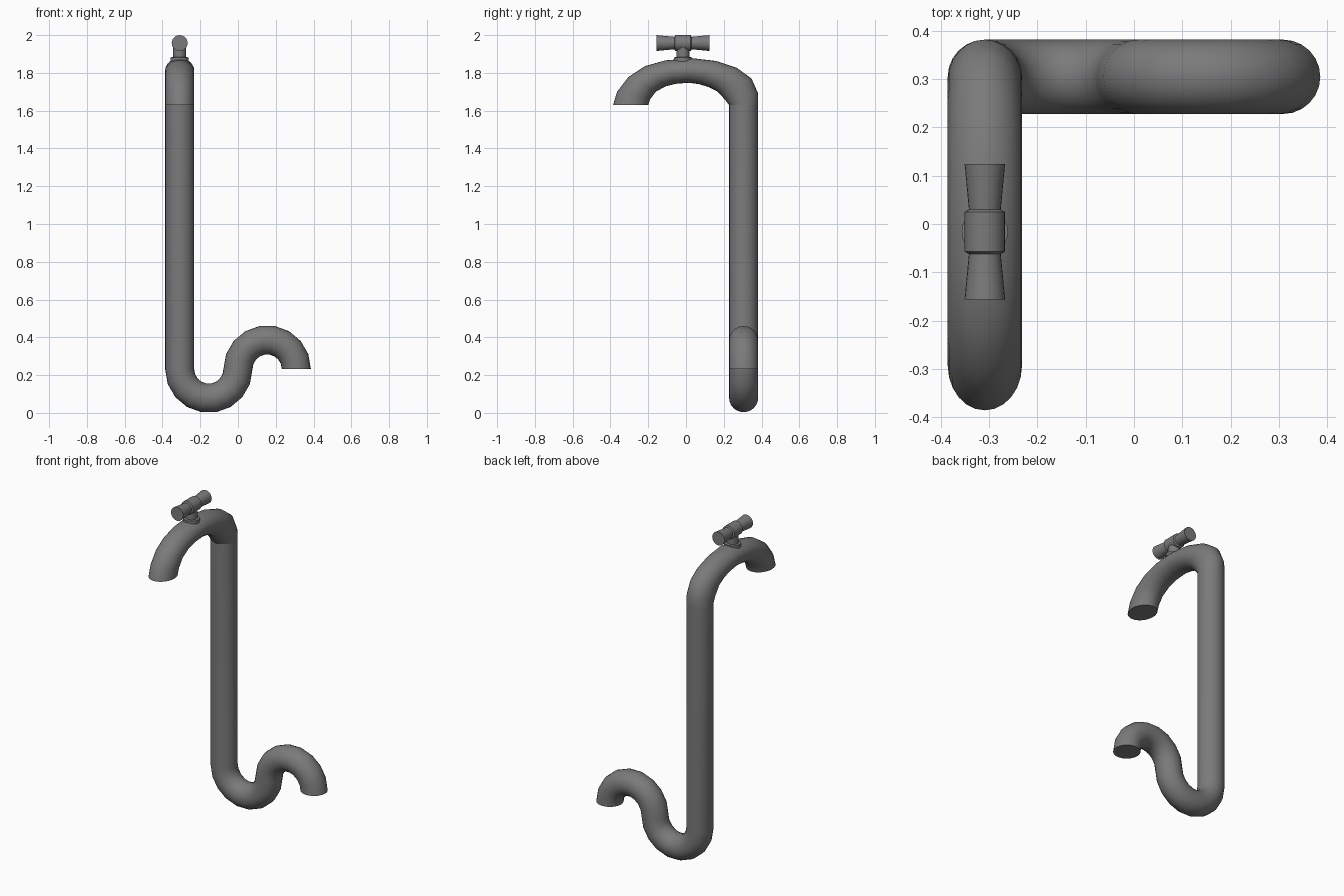
import bpy, math
from mathutils import Vector

if "Cube" in bpy.data.objects:
    bpy.data.objects.remove(bpy.data.objects["Cube"])

PX, PY, R, BEND, ZB, ZT = -0.309, 0.305, 0.077, 0.1545, 0.232, 1.63

# Dark grey metal
metal = bpy.data.materials.new("dark_metal")
metal.diffuse_color = (0.2, 0.195, 0.195, 1)
metal.use_nodes = True
metal.node_tree.nodes["Principled BSDF"].inputs["Base Color"].default_value = metal.diffuse_color


def ring(c, u, v, n=24):
    """Elliptical ring of points around c with half axes u and v."""
    c, u, v = Vector(c), Vector(u), Vector(v)
    return [c + u * math.cos(2 * math.pi * i / n) + v * math.sin(2 * math.pi * i / n)
            for i in range(n)]


def loft(name, rings, cap_start=True, cap_end=True):
    """Skin a row of rings into a smooth-shaded object."""
    n = len(rings[0])
    verts = [p for r in rings for p in r]
    faces = [(k * n + i, k * n + (i + 1) % n, (k + 1) * n + (i + 1) % n, (k + 1) * n + i)
             for k in range(len(rings) - 1) for i in range(n)]
    if cap_start:
        faces.append(tuple(reversed(range(n))))
    if cap_end:
        faces.append(tuple(range(len(verts) - n, len(verts))))
    me = bpy.data.meshes.new(name)
    me.from_pydata(verts, [], faces)
    me.materials.append(metal)
    ob = bpy.data.objects.new(name, me)
    bpy.context.collection.objects.link(ob)
    bpy.ops.object.select_all(action='DESELECT')
    ob.select_set(True)
    bpy.context.view_layer.objects.active = ob
    bpy.ops.object.mode_set(mode='EDIT')
    bpy.ops.mesh.select_all(action='SELECT')
    bpy.ops.mesh.normals_make_consistent(inside=False)
    bpy.ops.object.mode_set(mode='OBJECT')
    bpy.ops.object.shade_smooth_by_angle(angle=math.radians(40))
    return ob


# Straight riser, then a downward and an upward half bend forming the S trap
SEG = 9
rings = [ring((PX, PY, ZT), (-R, 0, 0), (0, R, 0))]
for cx, sign in ((PX + BEND, -1), (PX + 3 * BEND, 1)):
    for k in range(0 if sign < 0 else 1, SEG + 1):
        a = math.pi * (1 - k / SEG)
        d = Vector((math.cos(a), 0, sign * math.sin(a)))
        rings.append(ring(Vector((cx, PY, ZB)) + d * BEND, d * R * -sign, (0, R, 0)))
loft("riser_and_trap", rings, cap_start=False)

# Spout arch: outer and inner edge points (y, z) of each cross-section
spout = [(.382, 1.63, .228, 1.63), (.382, 1.69, .205, 1.66), (.347, 1.77, .165, 1.703),
         (.27, 1.826, .12, 1.725), (.16, 1.863, .07, 1.74), (.03, 1.878, .015, 1.748),
         (-.11, 1.866, -.055, 1.742), (-.217, 1.836, -.11, 1.728),
         (-.305, 1.778, -.16, 1.70), (-.365, 1.70, -.19, 1.66), (-.386, 1.63, -.2, 1.63)]
loft("spout", [ring((PX, (a + c) / 2, (b + d) / 2), (0, (a - c) / 2, (b - d) / 2), (R, 0, 0))
               for a, b, c, d in spout], cap_start=False)

# Tap stem with flange
HY, HZ = -0.016, 1.958
loft("tap_stem", [ring((PX, HY, z), (r, 0, 0), (0, r, 0))
                  for z, r in ((1.85, .048), (1.882, .048), (1.884, .034), (1.95, .034))])

# Turned handle lying along y, profile mirrored about its centre
half = [(.14, .042), (.046, .033), (.041, .042)]
profile = [(-y, r) for y, r in half] + [(y, r) for y, r in reversed(half)]
loft("tap_handle", [ring((PX, HY + y, HZ), (r, 0, 0), (0, 0, r)) for y, r in profile])
